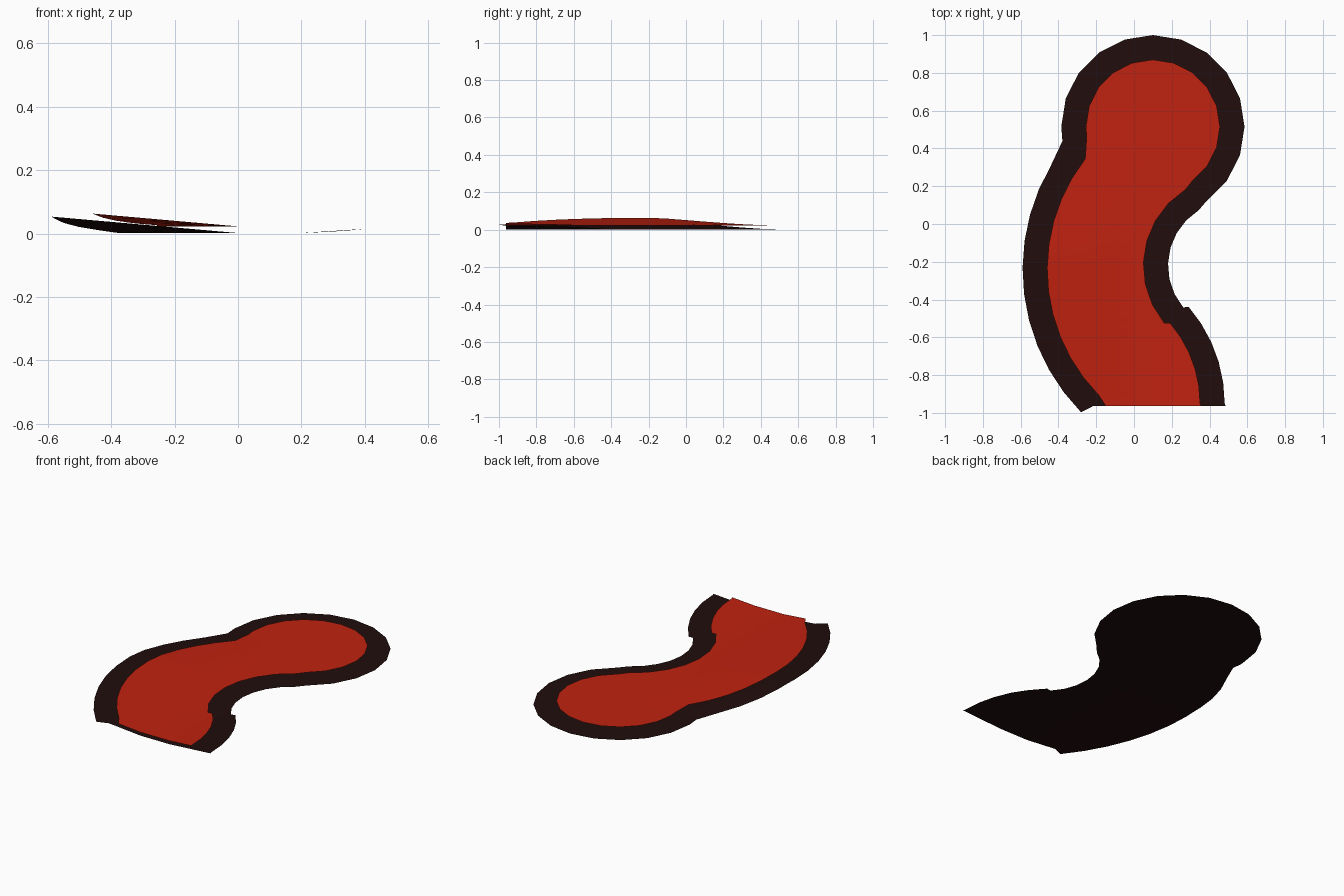
import bpy, bmesh
from math import sin, cos, radians
from mathutils import Vector

cube = bpy.data.objects.get("Cube")
if cube:
    bpy.data.objects.remove(cube)


def make_material(name, colour):
    mat = bpy.data.materials.new(name)
    mat.use_nodes = True
    mat.diffuse_color = colour
    mat.node_tree.nodes["Principled BSDF"].inputs["Base Color"].default_value = colour
    return mat


def arc(centre, radius, start, end, steps):
    """Points on a circular arc, angles in degrees."""
    points = []
    for i in range(steps + 1):
        angle = radians(start + (end - start) * i / steps)
        points.append((centre[0] + radius * cos(angle), centre[1] + radius * sin(angle)))
    return points


def outline(margin):
    """Curved sole-like outline, widened by a margin."""
    head = arc((0.1, 0.515), 0.355 + margin, -54, 180, 13)
    notch = arc((0.1, 0.515), 0.355 + margin, 189, 189, 1)[:1]
    outer_side = arc((0.49, -0.24), 0.95 + margin, 142, 224.5, 11)
    front_edge = [(-0.15 - margin / 2, -0.963), (0.355 + margin, -0.963)]
    front_bulge = arc((-0.3, -0.95), 0.65 + margin, 0, 41, 5)
    waist = arc((0.525, -0.22), 0.475 - margin, 220, 122, 7)
    return head + notch + outer_side + front_edge + front_bulge + waist


def height(x, y):
    """Gentle upward curl of both sides, fading out to a flat head."""
    left_fade = min(1, max(0, (0.45 - y) / 0.6))
    right_fade = min(1, max(0, -y / 0.6))
    return 0.088 * max(0, -x) * left_fade + 0.065 * max(0, x - 0.2) * right_fade


def make_sheet(name, margin, base, mat):
    bm = bmesh.new()
    bm.faces.new([bm.verts.new((x, y, 0)) for x, y in outline(margin)])
    bmesh.ops.triangulate(bm, faces=bm.faces[:])
    # slice into a grid so the sheet can bend
    for axis in (Vector((1, 0, 0)), Vector((0, 1, 0))):
        for i in range(-9, 10):
            bmesh.ops.bisect_plane(bm, geom=bm.verts[:] + bm.edges[:] + bm.faces[:],
                                   plane_co=axis * i / 10, plane_no=axis)
    for v in bm.verts:
        v.co.z = base + height(v.co.x, v.co.y)
    bm.normal_update()
    for f in bm.faces:
        if f.normal.z < 0:
            f.normal_flip()
        f.smooth = True
    mesh = bpy.data.meshes.new(name)
    bm.to_mesh(mesh)
    bm.free()
    mesh.materials.append(mat)
    obj = bpy.data.objects.new(name, mesh)
    bpy.context.collection.objects.link(obj)


# Dark border sheet with the red sheet floating just above it
make_sheet("border_sheet", 0.13, 0.002, make_material("dark brown", (0.015, 0.004, 0.004, 1)))
make_sheet("inner_sheet", 0.0, 0.023, make_material("red", (0.53, 0.016, 0.005, 1)))
